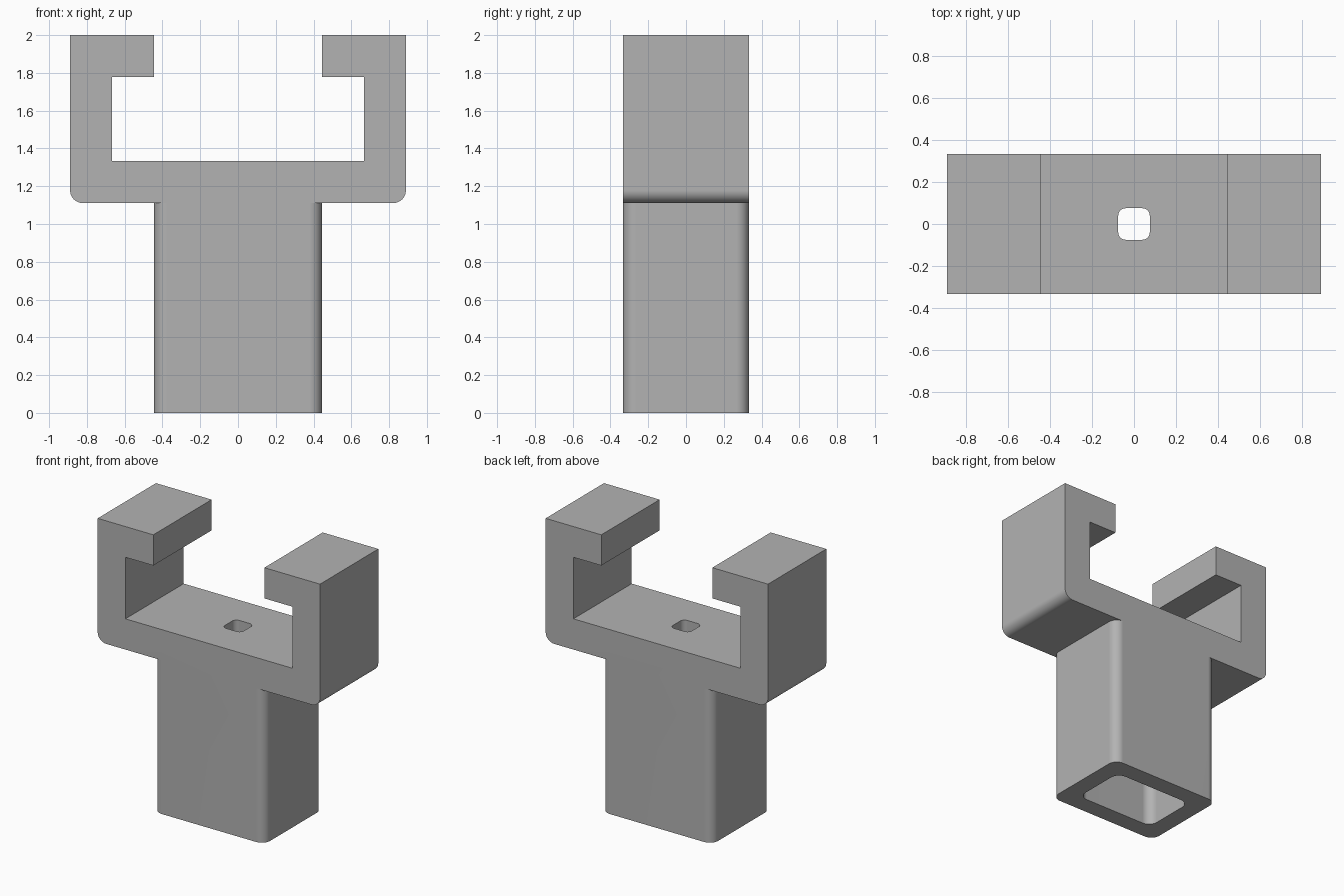
import bpy
import bmesh
from math import cos, sin, pi, radians
from mathutils import Vector

cube = bpy.data.objects.get("Cube")
if cube:
    bpy.data.objects.remove(cube, do_unlink=True)

grey = bpy.data.materials.new("plain grey")
grey.use_nodes = True
colour = (0.45, 0.45, 0.45, 1)
grey.diffuse_color = colour
grey.node_tree.nodes["Principled BSDF"].inputs["Base Color"].default_value = colour

WIDTH, DEPTH, TOP = 0.889, 0.333, 2.0   # half width, half depth, height
WALL, POST, RADIUS = 0.222, 0.444, 0.067
SHELF = 1.111                           # underside of the cradle


def arc(cx, cy, r, start, steps=8):
    """Quarter circle of points, counter-clockwise."""
    angles = [start + pi / 2 * i / steps for i in range(steps + 1)]
    return [(cx + r * cos(a), cy + r * sin(a)) for a in angles]


def rounded_rect(hx, hy, r):
    signs = [(1, 1), (-1, 1), (-1, -1), (1, -1)]
    return [p for i, (sx, sy) in enumerate(signs)
            for p in arc(sx * (hx - r), sy * (hy - r), r, i * pi / 2)]


def prism(name, coords, direction):
    """Extrude a closed outline of 3D points along a direction."""
    bm = bmesh.new()
    face = bm.faces.new([bm.verts.new(c) for c in coords])
    new = bmesh.ops.extrude_face_region(bm, geom=[face])["geom"]
    verts = [v for v in new if isinstance(v, bmesh.types.BMVert)]
    bmesh.ops.translate(bm, verts=verts, vec=Vector(direction))
    bmesh.ops.recalc_face_normals(bm, faces=bm.faces)
    mesh = bpy.data.meshes.new(name)
    bm.to_mesh(mesh)
    bm.free()
    mesh.materials.append(grey)
    obj = bpy.data.objects.new(name, mesh)
    bpy.context.collection.objects.link(obj)
    return obj


def column(name, hx, hy, r, z0, z1):
    outline = [(x, y, z0) for x, y in rounded_rect(hx, hy, r)]
    return prism(name, outline, (0, 0, z1 - z0))


def combine(target, other, operation):
    mod = target.modifiers.new(operation.lower(), "BOOLEAN")
    mod.operation, mod.solver, mod.object = operation, "EXACT", other
    bpy.context.view_layer.objects.active = target
    bpy.ops.object.modifier_apply(modifier=mod.name)
    bpy.data.objects.remove(other, do_unlink=True)


# Cradle: half outline from the shelf centre round the hook, then mirrored
right = arc(WIDTH - RADIUS, SHELF + RADIUS, RADIUS, -pi / 2) + [
    (WIDTH, TOP), (POST, TOP), (POST, TOP - WALL),
    (WIDTH - WALL, TOP - WALL), (WIDTH - WALL, SHELF + WALL)]
left = [(-x, z) for x, z in reversed(right)]
holder = prism("post_and_cradle", [(x, -DEPTH, z) for x, z in right + left],
               (0, 2 * DEPTH, 0))

# Hollow post below, and the small hole through the cradle floor
combine(holder, column("post", POST, DEPTH, RADIUS, 0, SHELF + 0.1), "UNION")
combine(holder, column("post_cavity", POST - 0.13, DEPTH - 0.13, RADIUS, -0.1, SHELF),
        "DIFFERENCE")
combine(holder, column("floor_hole", 0.075, 0.075, 0.035, SHELF - 0.1, TOP),
        "DIFFERENCE")

# Smooth fillets, crisp edges elsewhere
bpy.ops.object.select_all(action="DESELECT")
holder.select_set(True)
bpy.context.view_layer.objects.active = holder
bpy.ops.object.shade_smooth_by_angle(angle=radians(30))
weighted = holder.modifiers.new("even_normals", "WEIGHTED_NORMAL")
weighted.keep_sharp = True
